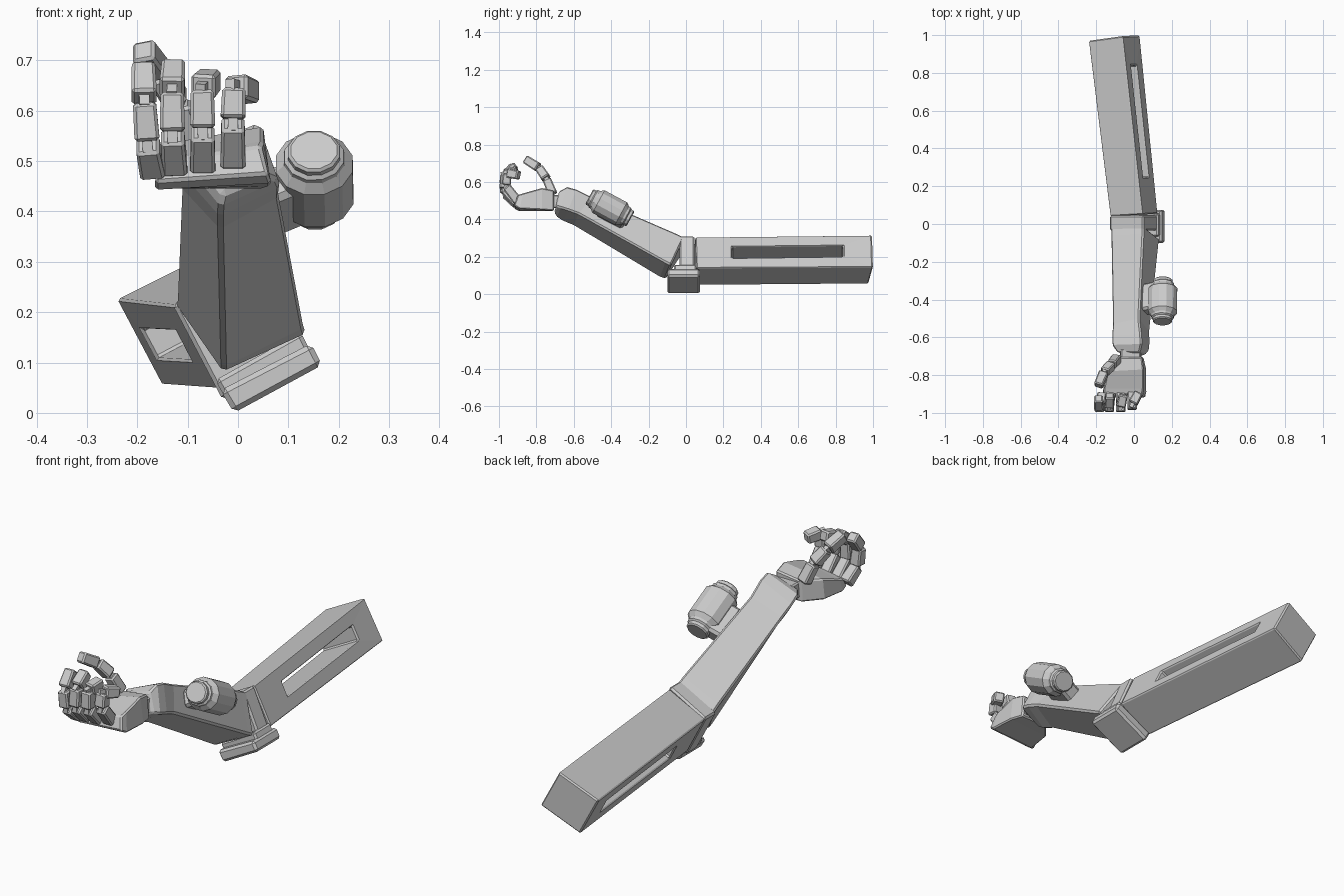
import bpy, bmesh, math
from mathutils import Vector, Matrix

if "Cube" in bpy.data.objects:
    bpy.data.objects.remove(bpy.data.objects["Cube"])

GREY = bpy.data.materials.new("plain_grey")
GREY.diffuse_color = (0.6, 0.6, 0.6, 1)
GREY.use_nodes = True
GREY.node_tree.nodes["Principled BSDF"].inputs["Base Color"].default_value = GREY.diffuse_color
ROLL = math.radians(28)
U = Vector((math.cos(ROLL), 0, math.sin(ROLL)))     # arm cross-section axes
V = Vector((-math.sin(ROLL), 0, math.cos(ROLL)))


def finish(name, bm, bevel=0.0, smooth=False):
    bmesh.ops.recalc_face_normals(bm, faces=bm.faces)
    me = bpy.data.meshes.new(name)
    bm.to_mesh(me)
    bm.free()
    me.materials.append(GREY)
    ob = bpy.data.objects.new(name, me)
    bpy.context.collection.objects.link(ob)
    if smooth:
        me.shade_smooth()
        me.set_sharp_from_angle(angle=math.radians(30))
    if bevel:
        add_bevel(ob, bevel)
    return ob


def add_bevel(ob, width):
    mod = ob.modifiers.new("edge_bevel", 'BEVEL')
    mod.width = width
    mod.limit_method = 'ANGLE'
    mod.angle_limit = math.radians(35)


def loft(name, rings, bevel=0.0):
    """Skin rings of equal point count and cap both ends."""
    bm = bmesh.new()
    vs = [[bm.verts.new(p) for p in r] for r in rings]
    n = len(rings[0])
    for a, b in zip(vs, vs[1:]):
        for i in range(n):
            bm.faces.new((a[i], a[(i + 1) % n], b[(i + 1) % n], b[i]))
    bm.faces.new(vs[0])
    bm.faces.new(vs[-1])
    return finish(name, bm, bevel)


def bar(name, a, b, width, depth, bevel=0.006, side=Vector((1, 0, 0)), taper=1.0):
    """Box running from a to b, its width lying along side."""
    a, b = Vector(a), Vector(b)
    d = (b - a).normalized()
    s = (side - d * side.dot(d)).normalized()
    t = d.cross(s)
    rings = [[p + s * (i * width * k / 2) + t * (j * depth * k / 2)
              for i, j in ((-1, -1), (1, -1), (1, 1), (-1, 1))] for p, k in ((a, 1), (b, taper))]
    return loft(name, rings, bevel)


# Upper arm: rolled box with a long slot cut through it
near = [(-.125, .04, .212), (-.04, .045, .047), (.125, .055, .14), (.045, .05, .305)]
far = [(-.24, .97, .225), (-.15, .975, .055), (.03, 1, .145), (-.06, .995, .315)]
upper = loft("upper_arm", [near, far])
c0, c1 = Vector((0, .05, .176)), Vector((-.105, .985, .185))
cut_rings = []
for f in (.21, .845):
    c = c0.lerp(c1, f)
    cut_rings.append([c + U * (i * .2) + V * (j * .033)
                      for i, j in ((-1, -1), (1, -1), (1, 1), (-1, 1))])
cutter = loft("slot_cutter", cut_rings)
cutter.hide_render = True
mod = upper.modifiers.new("slot", 'BOOLEAN')
mod.operation = 'DIFFERENCE'
mod.solver = 'EXACT'
mod.object = cutter
bpy.context.view_layer.objects.active = upper
bpy.ops.object.modifier_apply(modifier="slot")
bpy.data.objects.remove(cutter)
add_bevel(upper, .006)


# Elbow: thin plate, stepped ledge and wide foot block
def slab(name, corners, y0, y1, bevel):
    return loft(name, [[(x, y, z) for x, z in corners] for y in (y0, y1)], bevel)


slab("elbow_plate", [(-.13, .215), (-.03, .025), (.135, .12), (.05, .312)], -.035, .045, .008)
slab("elbow_ledge", [(-.045, .065), (-.02, .02), (.15, .11), (.125, .16)], -.065, .055, .008)
slab("elbow_foot", [(-.035, .045), (-.008, 0), (.167, .095), (.145, .138)], -.1, .075, .01)

# Forearm: tapering box with a flared wrist collar
loft("forearm", [
    [(-.125, -.02, .215), (-.03, -.11, .08), (.137, -.08, .155), (.05, -.01, .305)],
    [(-.123, -.06, .235), (-.03, -.14, .09), (.132, -.11, .17), (.049, -.05, .325)],
    [(-.115, -.53, .45), (-.036, -.6, .365), (.083, -.575, .43), (.027, -.5, .52)],
    [(-.12, -.59, .485), (-.036, -.66, .39), (.085, -.63, .45), (.037, -.585, .562)],
    [(-.117, -.64, .51), (-.035, -.69, .41), (.08, -.67, .462), (.04, -.635, .575)],
    [(-.09, -.68, .515), (-.03, -.705, .435), (.06, -.695, .47), (.03, -.68, .55)]], .008)

# Canister on the outer side of the forearm, with stepped end caps
axis = Vector((.01, .88, -.475)).normalized()
side = (Vector((1, 0, 0)) - axis * axis.x).normalized()
up = axis.cross(side)
centre = Vector((.152, -.407, .462))
half = [(.125, .047), (.12, .053), (.106, .053), (.1, .061), (.088, .062), (.068, .079)]
profile = [(-t, r) for t, r in half] + [(t, r) for t, r in reversed(half)]
loft("canister", [[centre + axis * t + (side * math.cos(a) + up * (.9 * math.sin(a))) * r
                   for a in (math.tau * (k + .5) / 12 for k in range(12))] for t, r in profile])
bar("canister_mount", Vector((.1, -.39, .43)) - axis * .08, Vector((.1, -.39, .43)) + axis * .08,
    .11, .075, .012, U)

# Palm: wedge widening from wrist to knuckles
loft("wrist_joint", [[(x, y, z) for x, z in ((-.075, .46), (.04, .46), (.035, .53), (-.07, .53))]
                     for y in (-.66, -.73)], .006)
loft("palm", [
    [(-.085, -.705, .445), (.05, -.705, .445), (.042, -.705, .555), (-.08, -.705, .54)],
    [(-.15, -.78, .445), (.065, -.77, .45), (.05, -.77, .568), (-.14, -.78, .535)],
    [(-.165, -.89, .443), (.066, -.89, .456), (.05, -.87, .54), (-.16, -.87, .505)],
    [(-.165, -.92, .458), (.06, -.92, .474), (.045, -.9, .53), (-.16, -.9, .5)]], .006)

# Fingers and thumb: chains of boxes joined by small pins
digits = {
    "index_finger": [(-.168, -.9, .475), (-.18, -.968, .535), (-.186, -.974, .62), (-.188, -.92, .69)],
    "middle_finger": [(-.125, -.9, .48), (-.13, -.972, .553), (-.131, -.968, .64), (-.128, -.905, .69)],
    "ring_finger": [(-.07, -.9, .485), (-.07, -.972, .56), (-.071, -.97, .645), (-.055, -.9, .662)],
    "little_finger": [(-.01, -.895, .492), (-.01, -.962, .578), (-.008, -.955, .648), (.026, -.89, .635)],
    "thumb": [(-.09, -.71, .53), (-.118, -.745, .615), (-.158, -.785, .675), (-.19, -.86, .722)],
}
for name, path in digits.items():
    pts = [Vector(p) for p in path]
    for k, (a, b) in enumerate(zip(pts, pts[1:])):
        d = (b - a).normalized()
        bar(f"{name}_segment_{k + 1}", a + d * .006, b - d * .004, .05, .05, .006, taper=.92)
        if k:
            bar(f"{name}_pin_{k}", a - d * .018, a + d * .018, .02, .024, 0)
